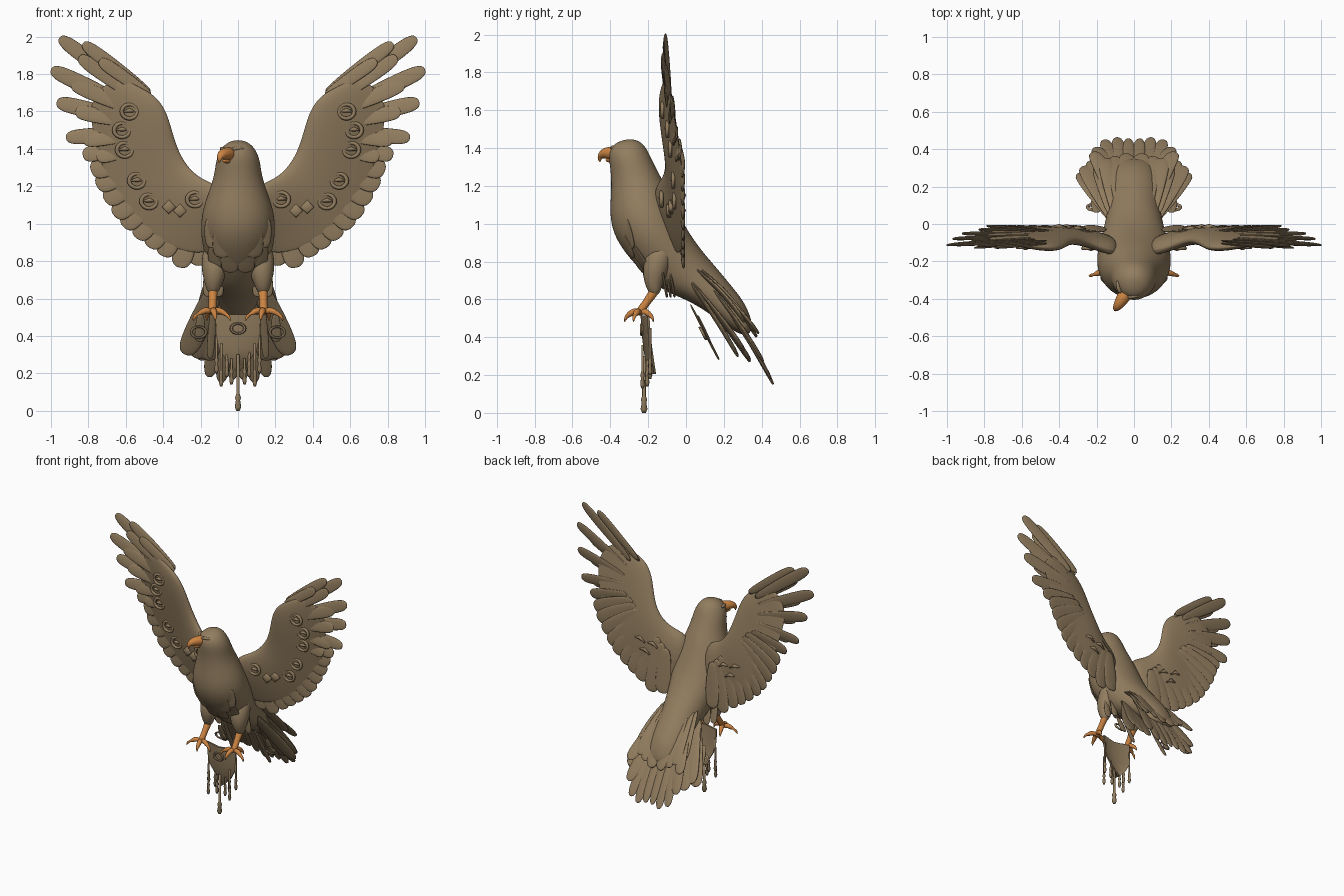
import bpy, bmesh, math
from mathutils import Vector as V

if "Cube" in bpy.data.objects:
    bpy.data.objects.remove(bpy.data.objects["Cube"])

def material(name, rgb):
    m = bpy.data.materials.new(name)
    m.diffuse_color = (*rgb, 1)
    m.use_nodes = True
    m.node_tree.nodes["Principled BSDF"].inputs["Base Color"].default_value = m.diffuse_color
    return m

BROWN = material("feather brown", (0.29, 0.207, 0.116))
ORANGE = material("beak orange", (0.6, 0.23, 0.055))

def finish(bm, name, mat, subsurf=0, angle=None):
    bmesh.ops.recalc_face_normals(bm, faces=bm.faces)
    me = bpy.data.meshes.new(name)
    bm.to_mesh(me)
    bm.free()
    ob = bpy.data.objects.new(name, me)
    bpy.context.collection.objects.link(ob)
    me.materials.append(mat)
    me.polygons.foreach_set("use_smooth", [True] * len(me.polygons))
    if subsurf:
        mod = ob.modifiers.new("Smooth", 'SUBSURF')
        mod.levels = mod.render_levels = subsurf
    if angle:
        bpy.context.view_layer.objects.active = ob
        ob.select_set(True)
        bpy.ops.object.shade_smooth_by_angle(angle=math.radians(angle))
        ob.select_set(False)
    return ob

def loft(bm, rings):
    """Skin a list of closed rings and cap both ends."""
    vs = [[bm.verts.new(p) for p in r] for r in rings]
    n = len(vs[0])
    for a, b in zip(vs, vs[1:]):
        for i in range(n):
            bm.faces.new((a[i], a[(i + 1) % n], b[(i + 1) % n], b[i]))
    bm.faces.new(vs[0])
    bm.faces.new(vs[-1][::-1])

def circle(n):
    return [(math.cos(2 * math.pi * i / n), math.sin(2 * math.pi * i / n)) for i in range(n)]

def tube(bm, pts, n=12):
    """Tube through (x, y, z, radius) points."""
    P = [V(p[:3]) for p in pts]
    rings = []
    for i, p in enumerate(P):
        t = (P[min(i + 1, len(P) - 1)] - P[max(i - 1, 0)]).normalized()
        a = t.cross(V((1, 0.01, 0)) if abs(t.x) < 0.8 else V((0, 1, 0))).normalized()
        b = t.cross(a)
        rings.append([p + (a * c + b * s) * pts[i][3] for c, s in circle(n)])
    loft(bm, rings)

def feather(bm, base, tip, width, normal=(0, -1, 0), twist=0.0, thick=0.008, bow=0.0):
    """Flat blade with a blunt rounded tip."""
    base, tip, nrm = V(base), V(tip), V(normal).normalized()
    d = (tip - base).normalized()
    side = d.cross(nrm).normalized()
    nrm = side.cross(d)
    side, nrm = (side * math.cos(twist) + nrm * math.sin(twist),
                 nrm * math.cos(twist) - side * math.sin(twist))
    rings = []
    for t, w in ((0, .55), (.25, .82), (.55, 1), (.82, 1), (.93, .85), (.985, .55), (1, .2)):
        c = base.lerp(tip, t) + nrm * bow * math.sin(math.pi * t)
        rings.append([c + side * (x * width * w / 2) + nrm * (z * thick * (.3 + .7 * w))
                      for x, z in circle(10)])
    loft(bm, rings)

def torus(bm, c, R, r, squash=.75, lean=0):
    """Ring facing the front, leaning back by y = lean * z."""
    vs = []
    for u, v in circle(18):
        ring = []
        for a, b in circle(6):
            dz = (R + r * a) * v * squash
            ring.append(bm.verts.new((c[0] + (R + r * a) * u, c[1] + r * b + lean * dz, c[2] + dz)))
        vs.append(ring)
    for i in range(18):
        A, B = vs[i], vs[(i + 1) % 18]
        for j in range(6):
            bm.faces.new((A[j], A[(j + 1) % 6], B[(j + 1) % 6], B[j]))

def hit_y(ob, x, z, frm=-1, default=-.05):
    ok, loc, _, _ = ob.ray_cast(V((x, frm, z)), V((0, -frm, 0)))
    return loc.y if ok else default

# Body: front point (y, z), back point (y, z), half width
BODY = [(-.31, 1.447, -.28, 1.447, .02), (-.375, 1.43, -.235, 1.432, .065),
        (-.408, 1.385, -.205, 1.395, .1), (-.408, 1.33, -.18, 1.34, .12),
        (-.397, 1.26, -.145, 1.27, .127), (-.397, 1.17, -.105, 1.2, .152),
        (-.405, 1.07, -.06, 1.1, .19), (-.395, .97, -.01, 1.0, .203),
        (-.345, .87, .04, .92, .195), (-.25, .76, .10, .84, .172),
        (-.13, .645, .17, .76, .15), (0, .6, .235, .68, .14), (.1, .54, .3, .6, .13),
        (.2, .47, .34, .52, .12), (.3, .4, .36, .43, .1)]
bm = bmesh.new()
loft(bm, [[V((w * c, (fy + by) / 2 - (by - fy) / 2 * s, (fz + bz) / 2 - (bz - fz) / 2 * s))
           for c, s in circle(20)] for fy, fz, by, bz, w in BODY])
body = finish(bm, "body", BROWN, 2)

# Breast ruffles, brows and thighs
bpy.context.view_layer.update()
bm = bmesh.new()
for s in (1, -1):
    for x, z, l in ((.15, 1.03, .16), (.1, .97, .15), (.05, .89, .15), (.13, .9, .13)):
        y0, y1 = hit_y(body, s * x, z), hit_y(body, s * x * .85, z - l)
        feather(bm, (s * x, y0 + .01, z), (s * x * .85, y1 - .006, z - l), .1, (s * x * 3, -1, -.3), thick=.008)
    tube(bm, [(s * .12, -.1, .9, .05), (s * .122, -.14, .83, .075), (s * .126, -.165, .75, .073),
              (s * .132, -.172, .69, .052), (s * .134, -.165, .64, .034), (s * .134, -.165, .62, .015)])
    for dx, dy in ((-.025, .05), (.03, .03), (0, .07)):
        feather(bm, (s * (.128 + dx), -.16 + dy, .78), (s * (.13 + dx), -.13 + dy, .61), .06)
tube(bm, [(-.035, -.392, 1.398, .008), (-.012, -.39, 1.404, .013), (.04, -.378, 1.402, .008)])
tube(bm, [(-.07, -.372, 1.395, .008), (-.085, -.345, 1.402, .013), (-.09, -.3, 1.4, .008)])
finish(bm, "breast_and_thigh_feathers", BROWN, 1)

# Hooked beak, turned to one side
bm = bmesh.new()
tube(bm, [(-.03, -.35, 1.368, .038), (-.055, -.39, 1.374, .038), (-.08, -.428, 1.374, .031),
          (-.095, -.45, 1.362, .021), (-.1, -.458, 1.345, .012), (-.1, -.455, 1.325, .003)])
tube(bm, [(-.04, -.37, 1.342, .022), (-.07, -.41, 1.338, .016), (-.08, -.425, 1.335, .004)])
finish(bm, "beak", ORANGE, 1)

# Legs and toes
bm = bmesh.new()
for s in (1, -1):
    tube(bm, [(s * .134, -.15, .67, .03), (s * .134, -.18, .625, .025), (s * .136, -.215, .575, .02),
              (s * .138, -.245, .535, .025), (s * .138, -.25, .515, .015)])
    for tx, ty in ((.215, -.27), (.065, -.27), (.125, -.305), (.16, -.19)):
        dx, dy = (tx - .138), (ty + .245)
        at = lambda k, z, r: (s * (.138 + dx * k), -.245 + dy * k, z, r)
        tube(bm, [at(0, .53, .018), at(.5, .54, .018), at(.85, .523, .017),
                  at(1.1, .513, .012), at(1.3, .495, .007), at(1.32, .48, .002)], 10)
finish(bm, "legs_and_feet", ORANGE, 1)

# Wing core: leading edge, trailing edge, half thickness
WING = [(.06, 1.2, -.16, .10, .85, -.07, .055), (.2, 1.235, -.115, .25, .83, -.025, .05),
        (.29, 1.33, -.08, .47, .92, -.015, .045), (.34, 1.45, -.095, .6, 1.05, -.012, .045),
        (.375, 1.6, -.125, .69, 1.2, -.014, .045), (.44, 1.69, -.13, .75, 1.37, -.03, .04),
        (.53, 1.735, -.12, .78, 1.5, -.05, .028), (.66, 1.8, -.105, .8, 1.66, -.08, .012)]
def wing_y(z):
    return -.016 - .1 * min(1, max(0, (z - 1.25) / .6))

PRIMARY = [((.46, 1.69), (.83, 1.965), .08), ((.52, 1.67), (.955, 1.995), .09),
           ((.54, 1.61), (1.0, 1.825), .095), ((.55, 1.55), (.97, 1.65), .095),
           ((.53, 1.49), (.92, 1.46), .09), ((.52, 1.43), (.83, 1.365), .1)]
SECONDARY = [(.785, 1.28), (.755, 1.2), (.71, 1.12), (.66, 1.04), (.61, .98),
             (.54, .92), (.47, .87), (.4, .825), (.31, .765), (.21, .775)]
RINGS = [(.58, 1.6), (.62, 1.5), (.605, 1.395), (.54, 1.23), (.475, 1.12), (.23, 1.13)]

for s, label in ((1, "left"), (-1, "right")):
    bm = bmesh.new()
    rings = []
    for lx, lz, ly, tx, tz, ty, th in WING:
        r = []
        for c, k in circle(20):
            u = (1 - c) / 2
            r.append(V((s * (lx + (tx - lx) * u), ly + (ty - ly) * u - k * th * (1.25 - u),
                        lz + (tz - lz) * u)))
        rings.append(r)
    loft(bm, rings)
    wing = finish(bm, label + "_wing", BROWN, 2)
    bpy.context.view_layer.update()

    # Flight feathers with shorter coverts over the outer ones
    bm = bmesh.new()
    for i, (b, t, w) in enumerate(PRIMARY):
        yb, yt = wing_y(b[1]) + .004 * (i % 2), wing_y(t[1]) + .004 * (i % 2)
        feather(bm, (s * b[0], yb, b[1]), (s * t[0], yt, t[1]), w, twist=s * .18, thick=.009)
        m = (b[0] + (t[0] - b[0]) * .76, b[1] + (t[1] - b[1]) * .76 - .025)
        feather(bm, (s * b[0], yb - .014, b[1] - .01), (s * m[0], wing_y(m[1]) - .01, m[1]),
                w * .95, twist=s * .18)
    for i, t in enumerate(SECONDARY):
        k = i / (len(SECONDARY) - 1)
        bx, bz = .47 - .27 * k, 1.4 - .28 * k
        feather(bm, (s * bx, -.04, bz), (s * t[0], -.012, t[1]), .13, twist=s * .1, thick=.009)
    finish(bm, label + "_wing_feathers", BROWN, 1)

    # Ring and diamond ornaments on the front of the wing
    bm = bmesh.new()
    for x, z in RINGS:
        y = hit_y(wing, s * x, z)
        torus(bm, (s * x, y - .002, z), .042, .011, .9)
        tube(bm, [(s * x - .03, y, z, .005), (s * x, y - .006, z + .006, .012), (s * x + .03, y, z, .005)], 8)
    for x, z in ((.31, 1.07), (.37, 1.09)):
        y = hit_y(wing, s * x, z)
        loft(bm, [[(s * x + c * r, y + d, z + k * r) for c, k in circle(4)]
                  for r, d in ((.038, .015), (.038, -.008), (.028, -.014))])
    # Small raised barbs on the back
    for x, z in ((.3, 1.12), (.36, 1.06), (.4, 1.14)):
        y = hit_y(wing, s * x, z, 1)
        tube(bm, [(s * (x - .04), y, z - .02, .006), (s * x, y + .004, z + .01, .013),
                  (s * (x + .04), y, z + .005, .006)], 8)
    finish(bm, label + "_wing_ornaments", BROWN)

# Tail: long fan, upper coverts, low outer feathers
bm = bmesh.new()
N = (0, .83, .55)
for s in (1, -1):
    for x, y, z, w in ((.03, .455, .165, .075), (.09, .462, .15, .085), (.155, .45, .18, .09),
                       (.2, .41, .27, .1), (.215, .385, .42, .1)):
        feather(bm, (s * x * .35, .06, .8 - x * .3), (s * x, y, z), w, N, s * .08, .011, .02)
    for x, y, z in ((.04, .375, .4), (.1, .36, .43), (.15, .35, .46), (.185, .31, .48)):
        feather(bm, (s * x * .6, .04, .86 - x * .5), (s * x, y, z), .11, N, s * .1, .012, .02)
    for x, y, z in ((.28, .275, .3), (.26, .31, .33), (.22, .34, .28), (.16, .34, .27)):
        feather(bm, (s * .09, 0, .72), (s * x, y, z), .13, N, s * .1, .012, .01)
    feather(bm, (s * .13, .02, .58), (s * .15, .175, .28), .045, N, 0, .007)
    feather(bm, (s * .2, .06, .52), (s * .205, .13, .37), .06, N, 0, .007)
    torus(bm, (s * .21, .09, .42), .04, .01, .75, -.5)
finish(bm, "tail_feathers", BROWN, 1)

# Shield pendant held between the feet, with a centre ridge
bm = bmesh.new()
rows = [(.12, .515, -.22), (.118, .42, -.215), (.105, .34, -.205), (.065, .27, -.195), (.004, .205, -.185)]
loft(bm, [[(-w, y + .015, z), (0, y - .02, z), (w, y + .015, z), (w, y + .027, z), (0, y - .004, z),
           (-w, y + .027, z)] for w, z, y in rows])
torus(bm, (0, -.235, .44), .036, .009)
finish(bm, "shield_pendant", BROWN, angle=40)

# Hanging strands with drop ends
bm = bmesh.new()
for x, top, low, y in ((0, .3, 0, -.222), (.035, .28, .14, -.205), (-.035, .28, .14, -.205),
                       (.06, .32, .18, -.19), (-.06, .32, .18, -.19), (.09, .36, .13, -.23),
                       (-.09, .36, .13, -.23), (.115, .45, .2, -.19), (-.115, .45, .2, -.19)):
    r = .012 if x == 0 else .008
    tube(bm, [(x, y, top, r * .8), (x, y, low + .09, r * .8), (x, y, low + .07, r * 1.4),
              (x, y, low + .055, r), (x, y, low + .02, r * 1.5), (x, y, low, r * .8)], 10)
finish(bm, "hanging_strands", BROWN)
